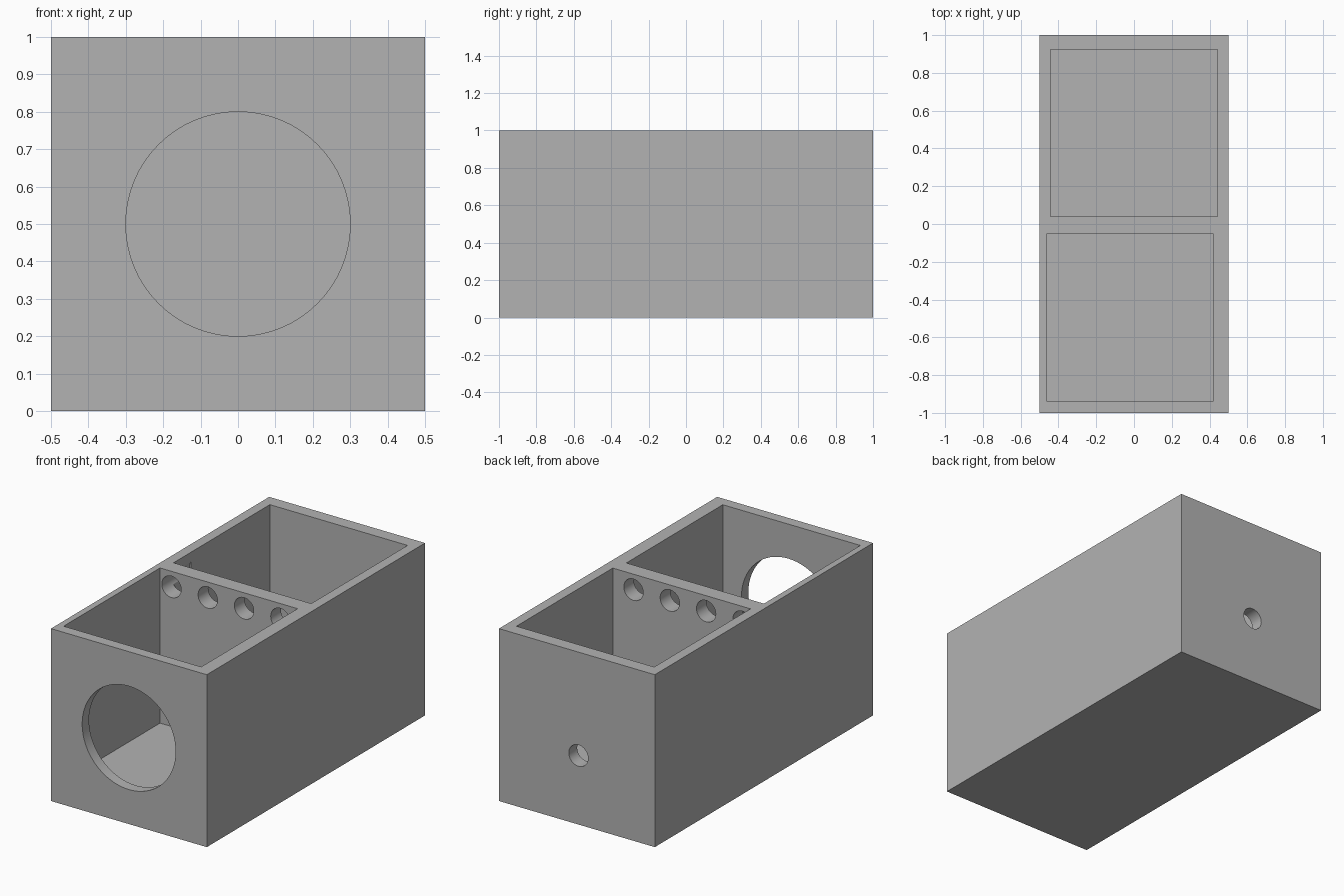
import bpy
import math

default = bpy.data.objects.get("Cube")
if default:
    bpy.data.objects.remove(default, do_unlink=True)

grey = bpy.data.materials.new("plain_grey")
grey.use_nodes = True
colour = (0.45, 0.45, 0.45, 1)
grey.diffuse_color = colour
grey.node_tree.nodes["Principled BSDF"].inputs["Base Color"].default_value = colour


def block(name, x, y, z):
    """Box from (min, max) ranges on each axis."""
    ranges = (x, y, z)
    bpy.ops.mesh.primitive_cube_add(size=1, location=[(a + b) / 2 for a, b in ranges])
    obj = bpy.context.object
    obj.name = name
    obj.scale = [b - a for a, b in ranges]
    bpy.ops.object.transform_apply(location=True, rotation=True, scale=True)
    obj.data.materials.append(grey)
    return obj


def rod(name, x, z, radius, y):
    """Cylinder along y, used to drill a hole."""
    bpy.ops.mesh.primitive_cylinder_add(
        vertices=64, radius=radius, depth=y[1] - y[0],
        location=(x, sum(y) / 2, z), rotation=(math.pi / 2, 0, 0))
    obj = bpy.context.object
    obj.name = name
    bpy.ops.object.transform_apply(location=True, rotation=True, scale=True)
    obj.data.materials.append(grey)
    return obj


def cut(target, cutter):
    cutter.hide_render = True
    mod = target.modifiers.new(cutter.name, "BOOLEAN")
    mod.operation = "DIFFERENCE"
    mod.solver = "EXACT"
    mod.object = cutter
    bpy.context.view_layer.objects.active = target
    bpy.ops.object.modifier_apply(modifier=mod.name)
    bpy.data.objects.remove(cutter, do_unlink=True)


box = block("two_compartment_box", (-0.5, 0.5), (-1, 1), (0, 1))

# Two open compartments
floor_to_above = (0.1, 1.2)
cut(box, block("front_pocket", (-0.463, 0.42), (-0.937, -0.053), floor_to_above))
cut(box, block("back_pocket", (-0.442, 0.442), (0.04, 0.923), floor_to_above))

# Large round opening in the front wall, small hole in the back wall
cut(box, rod("front_opening", 0, 0.5, 0.3, (-1.2, -0.8)))
cut(box, rod("back_hole", -0.01, 0.4, 0.062, (0.8, 1.2)))

# Row of holes through the divider
for i in range(4):
    cut(box, rod("divider_hole", -0.39 + i * 0.233, 0.91, 0.062, (-0.2, 0.2)))

# Smooth hole walls, crisp edges
bpy.ops.object.select_all(action="DESELECT")
box.select_set(True)
bpy.context.view_layer.objects.active = box
bpy.ops.object.shade_smooth_by_angle(angle=math.radians(30))
